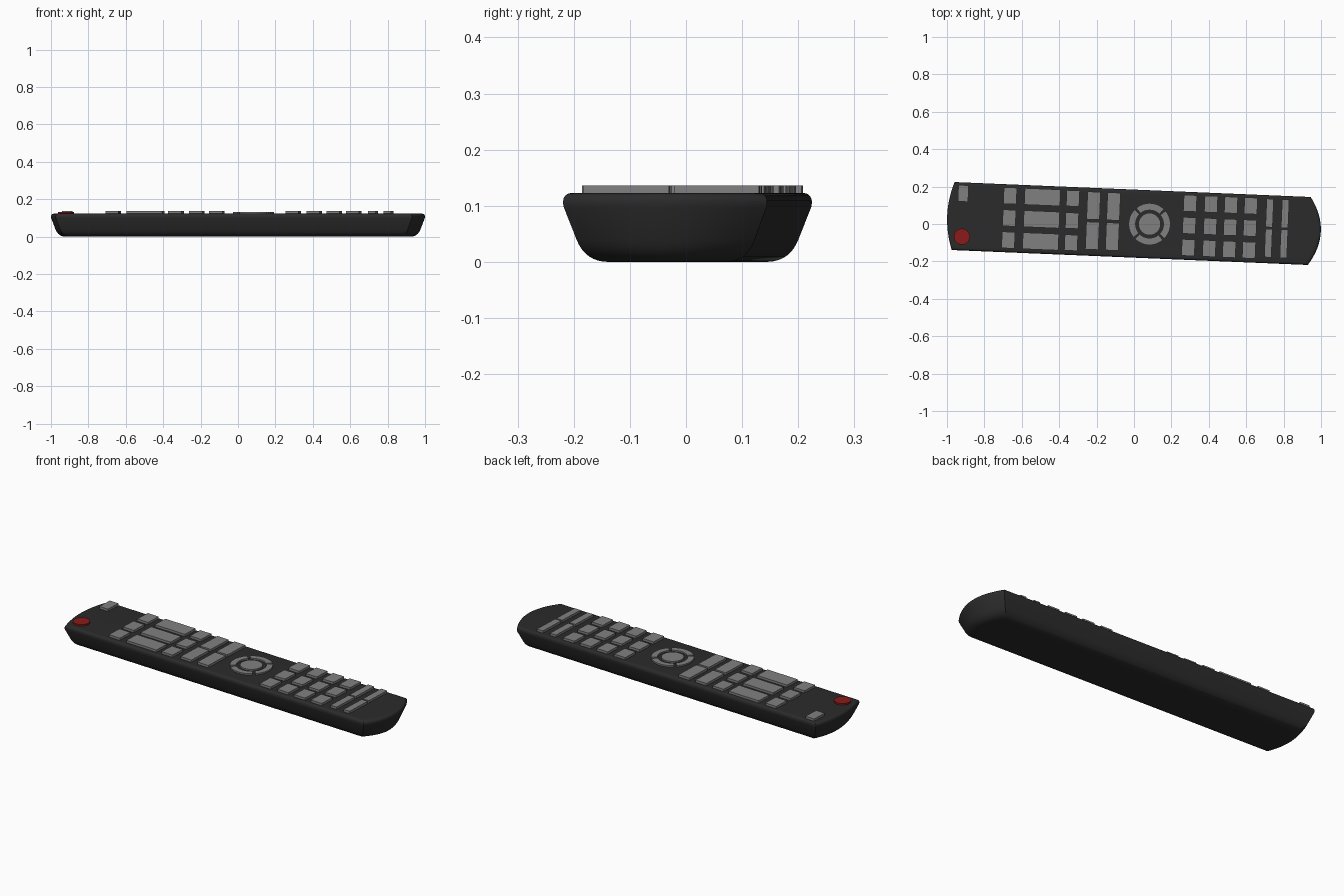
import bpy, bmesh, math

cube = bpy.data.objects.get("Cube")
if cube:
    bpy.data.objects.remove(cube, do_unlink=True)

TILT = math.radians(-2.4)   # the handset lies slightly turned
MID_Y = 0.002               # centre line of the handset


def material(name, color):
    mat = bpy.data.materials.new(name)
    mat.use_nodes = True
    mat.diffuse_color = (*color, 1)
    mat.node_tree.nodes["Principled BSDF"].inputs["Base Color"].default_value = (*color, 1)
    return mat


BLACK = material("charcoal plastic", (0.024, 0.024, 0.024))
GREY = material("grey rubber", (0.216, 0.216, 0.216))
RED = material("red rubber", (0.26, 0.011, 0.011))


def loft(name, rings, mat, smooth=False):
    """Skin a stack of closed rings and cap both ends."""
    bm = bmesh.new()
    loops = [[bm.verts.new(p) for p in ring] for ring in rings]
    n = len(loops[0])
    for low, high in zip(loops, loops[1:]):
        for i in range(n):
            j = (i + 1) % n
            bm.faces.new((low[i], low[j], high[j], high[i]))
    bm.faces.new(loops[0][::-1])
    bm.faces.new(loops[-1])
    bmesh.ops.recalc_face_normals(bm, faces=bm.faces)
    mesh = bpy.data.meshes.new(name)
    bm.to_mesh(mesh)
    bm.free()
    mesh.materials.append(mat)
    obj = bpy.data.objects.new(name, mesh)
    bpy.context.collection.objects.link(obj)
    obj.rotation_euler.z = TILT
    if smooth:
        bpy.ops.object.select_all(action="DESELECT")
        obj.select_set(True)
        bpy.context.view_layer.objects.active = obj
        bpy.ops.object.shade_smooth_by_angle(angle=math.radians(30))
    return obj


def prism(name, outline, top, mat, smooth=False):
    return loft(name, [[(x, y, z) for x, y in outline] for z in (0.11, top)], mat, smooth)


def curve(a, b, c, steps=8):
    """Quadratic curve from a to c, pulled towards b."""
    return [tuple((1 - t) ** 2 * p + 2 * t * (1 - t) * q + t * t * r
                  for p, q, r in zip(a, b, c))
            for t in (i / steps for i in range(steps + 1))]


# Body: bowed ends, rounded underside, leaning sides, softened top edge
def outline(inset, z, steps=16):
    half = 0.182 - inset
    points = []
    for sign, corner, bow in ((1, 0.938, 0.062), (-1, -0.968, 0.032)):
        for i in range(steps + 1):
            t = 2 * i / steps - 1
            x = corner + sign * (bow * (1 - t * t) - inset)
            points.append((x, MID_Y + sign * t * half, z))
    return points


profile = (curve((0.078, 0), (0.038, 0), (0.023, 0.04))
           + curve((0.001, 0.098), (-0.004, 0.123), (0.018, 0.123)))
loft("body", [outline(inset, z) for inset, z in profile], BLACK, True)


# Rectangular buttons
def key(name, x, y, width, depth):
    w, d = width / 2, depth / 2
    prism(name, [(x - w, y - d), (x + w, y - d), (x + w, y + d), (x - w, y + d)],
          0.136, GREY)


three_rows = {"upper": 0.123, "middle": 0.004, "lower": -0.114}
two_rows = {"upper": 0.089, "lower": -0.072}
columns = [
    ("channel_key", (-0.668,), 0.07, 0.088, three_rows),
    ("wide_key", (-0.495,), 0.192, 0.088, three_rows),
    ("menu_key", (-0.332,), 0.07, 0.085, three_rows),
    ("tall_key", (-0.22, -0.113), 0.07, 0.148, two_rows),
    ("number_key", (0.295, 0.407, 0.514, 0.62), 0.07, 0.088, three_rows),
    ("slim_key", (0.722, 0.805), 0.038, 0.152, two_rows),
]
for name, xs, width, depth, rows in columns:
    for number, x in enumerate(xs, 1):
        for row, y in rows.items():
            key(f"{name}_{row}_{number}", x, y, width, depth)
key("source_key", -0.919, 0.125, 0.055, 0.088)


# Round buttons
def arc(x, y, radius, start, end, steps):
    angles = [start + (end - start) * i / steps for i in range(steps + 1)]
    return [(x + radius * math.cos(a), y + radius * math.sin(a)) for a in angles]


def disc(name, x, y, radius, top, mat):
    prism(name, arc(x, y, radius, 0, math.tau, 32)[:-1], top, mat, True)


disc("power_button", -0.917, -0.106, 0.043, 0.132, RED)
PAD = (0.083, 0.003)
disc("select_button", *PAD, 0.057, 0.131, GREY)

# Four arrow segments around the select button
for i, side in enumerate(("right", "back", "left", "front")):
    mid = i * math.pi / 2
    reach = math.pi / 4 - 0.07
    ring = (arc(*PAD, 0.109, mid - reach, mid + reach, 12)
            + arc(*PAD, 0.077, mid + reach, mid - reach, 12))
    prism(f"arrow_button_{side}", ring, 0.131, GREY, True)
